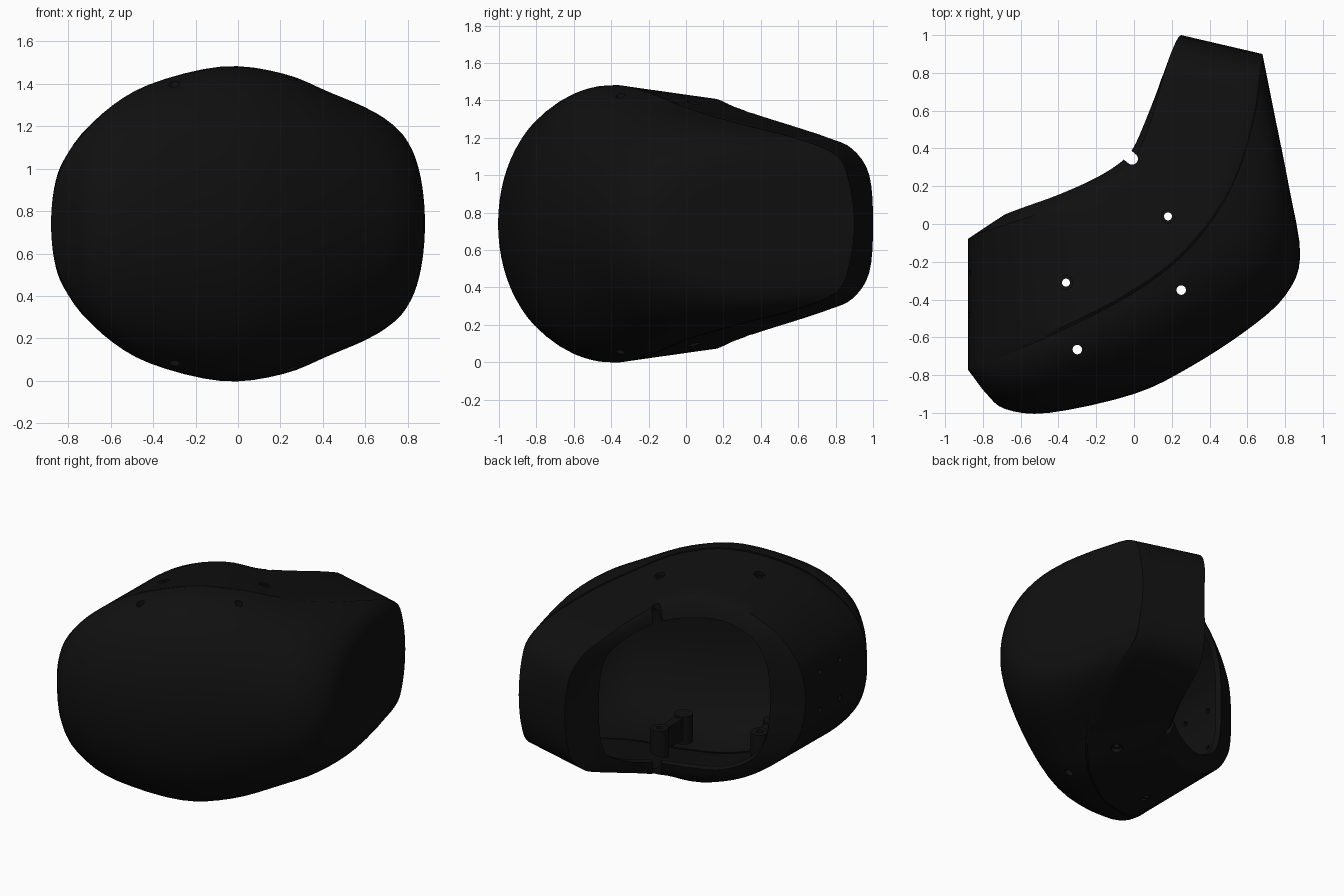
import bpy, bmesh, math
from mathutils import Vector

if "Cube" in bpy.data.objects:
    bpy.data.objects.remove(bpy.data.objects["Cube"])

MID = 0.74      # symmetry height
STEP = 4        # columns per control span

# Control curves of the upper half: plan x, plan y, height above the middle plane
CREASE = [(-.88,-.77,0), (-.86,-.765,.18), (-.79,-.74,.35), (-.63,-.67,.525), (-.42,-.58,.655),
          (-.08,-.41,.74), (.2,-.22,.71), (.4,0,.62), (.55,.27,.54), (.64,.58,.46),
          (.67,.8,.37), (.68,.87,.23), (.68,.9,0)]
NOSE = [(-.88,-.77), (-.85,-.81), (-.78,-.9), (-.68,-.98), (-.45,-1), (0,-.9), (.3,-.755),
        (.6,-.56), (.8,-.38), (.88,-.17), (.82,.2), (.74,.6), (.68,.9)]
RIM = [(-.88,-.08,0), (-.865,-.07,.17), (-.82,-.05,.3), (-.7,-.01,.46), (-.48,.06,.6),
       (-.22,.14,.67), (-.04,.26,.625), (.04,.42,.57), (.1,.58,.52), (.15,.76,.46),
       (.19,.89,.4), (.23,.98,.26), (.25,1,0)]
HOLE = [(-.69,.045,0), (-.685,.05,.15), (-.66,.06,.29), (-.58,.09,.43), (-.4,.155,.525),
        (-.2,.245,.53), (-.06,.335,.505), (0,.41,.485), (.05,.52,.455), (.09,.62,.41),
        (.125,.71,.345), (.14,.755,.22), (.145,.77,0)]

black = bpy.data.materials.new("black_plastic")
black.diffuse_color = (.005, .005, .005, 1)
black.use_nodes = True
black.node_tree.nodes["Principled BSDF"].inputs["Base Color"].default_value = black.diffuse_color


def spline(points):
    """Smooth curve through the points, mirrored in height past both ends."""
    p = [Vector((*q, 0)[:3]) for q in points]
    flip = lambda v: Vector((v.x, v.y, -v.z))
    p = [flip(p[1])] + p + [flip(p[-2])]
    out = []
    for i in range(1, len(p) - 2):
        a, b, c, d = p[i - 1:i + 3]
        for k in range(STEP):
            t = k / STEP
            out.append(.5 * (2*b + (c - a)*t + (2*a - 5*b + 4*c - d)*t*t + (3*b - a - 3*c + d)*t**3))
    return out + [p[-2].copy()]


def make(name, rows, closed):
    """Skin a list of point rows into one object."""
    bm = bmesh.new()
    grid = [[bm.verts.new((x, y, MID + z)) for x, y, z in row] for row in rows]
    for r, s in zip(grid, grid[1:]):
        n = len(r)
        for i in range(n if closed else n - 1):
            j = (i + 1) % n
            bm.faces.new((r[i], r[j], s[j], s[i]))
    bmesh.ops.remove_doubles(bm, verts=bm.verts, dist=1e-4)
    bmesh.ops.recalc_face_normals(bm, faces=bm.faces)
    # the highest face must look up
    if max(bm.faces, key=lambda f: f.calc_center_median().z).normal.z < 0:
        bmesh.ops.reverse_faces(bm, faces=bm.faces)
    mesh = bpy.data.meshes.new(name)
    bm.to_mesh(mesh)
    bm.free()
    ob = bpy.data.objects.new(name, mesh)
    bpy.context.collection.objects.link(ob)
    mesh.materials.append(black)
    return ob


def ring(curve):
    return list(curve) + [Vector((v.x, v.y, -v.z)) for v in curve[-2:0:-1]]


def cylinder(name, x, y, z0, z1, r, axis="z"):
    rot = (0, math.pi / 2, 0) if axis == "x" else (0, 0, 0)
    loc = ((z0 + z1) / 2, x, y) if axis == "x" else (x, y, (z0 + z1) / 2)
    bpy.ops.mesh.primitive_cylinder_add(vertices=24, radius=r, depth=abs(z1 - z0), location=loc, rotation=rot)
    ob = bpy.context.object
    ob.name = name
    return ob


def bake(ob):
    bpy.ops.object.select_all(action='DESELECT')
    ob.select_set(True)
    bpy.context.view_layer.objects.active = ob
    bpy.ops.object.convert(target='MESH')


def finish(ob, thickness, cutters):
    if thickness:
        m = ob.modifiers.new("thickness", 'SOLIDIFY')
        m.thickness, m.offset = thickness, -1
        bake(ob)
    for c in cutters:
        c.hide_render = True
        m = ob.modifiers.new("cut", 'BOOLEAN')
        m.object, m.operation = c, 'DIFFERENCE'
        # keep the first solver that leaves the body whole
        for solver in ('EXACT', 'MANIFOLD', 'FLOAT', None):
            if solver is None:
                ob.modifiers.remove(m)
                break
            m.solver = solver
            bpy.context.view_layer.update()
            result = ob.evaluated_get(bpy.context.evaluated_depsgraph_get()).data
            if len(result.polygons) > .8 * len(ob.data.polygons):
                bake(ob)
                break
    bake(ob)
    bpy.ops.object.shade_smooth_by_angle(angle=math.radians(32))


crease, nose, rim, hole = map(spline, (CREASE, NOSE, RIM, HOLE))

# Domed front cover, fuller towards the right arm
rows = []
for j in range(33):
    a = math.pi * (j / 32 - .5)
    t, row = math.sin(a), []
    for i, (c, n) in enumerate(zip(crease, nose)):
        right = min(max((i / (len(crease) - 1) - .35) / .3, 0), 1)
        f = max(math.cos(a), 0) ** (1.03 - .35 * right)
        row.append(Vector((c.x + (n.x - c.x)*f, c.y + (n.y - c.y)*f, c.z*t)))
    rows.append(row)
front_cover = make("front_cover", rows, False)

# Side wall with a seam lip in front and a rounded rear flange around the opening
loops = [[Vector((c.x, c.y, c.z * .985)) for c in crease]]
loops += [[c.lerp(r, k) for c, r in zip(crease, rim)] for k in (.025, .17, .33, .5, .67, .83, 1)]
for plan, high in ((.3, .1), (.62, .36), (.85, .7), (1, 1)):
    loops.append([Vector((r.x + (h.x - r.x)*plan, r.y + (h.y - r.y)*plan, r.z + (h.z - r.z)*high))
                  for r, h in zip(rim, hole)])
rear_frame = make("rear_frame", [ring(l) for l in loops], True)

# Screw holes, recesses, cable notch and small side holes
bpy.context.view_layer.update()
WALL_SCREWS = [(-.36, -.31), (.18, .04)]
wall_cut, wall_top = [], {}
for x, y in WALL_SCREWS:
    hit = rear_frame.ray_cast(Vector((x, y, 3)), Vector((0, 0, -1)))
    h = wall_top[x] = (hit[1].z if hit[0] else 1.42) - MID
    wall_cut.append(cylinder("screw_cutter", x, y, -1, 3, .021))
    for s in (-1, 1):
        wall_cut.append(cylinder("recess_cutter", x, y, MID + s*(h - .015), MID + s*(h + .1), .036))
front_cut = [cylinder("screw_cutter", x, y, -1, 3, .025) for x, y in ((-.3, -.665), (.25, -.35))]
for y in (-.26, -.48):
    for z in (-.135, .135):
        wall_cut.append(cylinder("side_hole_cutter", y, MID + z, -1, -.7, .017, "x"))
wall_cut.append(cylinder("notch_cutter", -.01, .345, -1, 3, .031))
bpy.ops.mesh.primitive_cube_add(size=1, location=(-.058, .383, MID), rotation=(0, 0, math.radians(142)))
slot = bpy.context.object
slot.name, slot.scale = "notch_slot_cutter", (.12, .062, 4)
wall_cut.append(slot)

finish(front_cover, .035, front_cut)
finish(rear_frame, .035, wall_cut)

# Screw posts inside, each bridged to a second post, top and bottom
for (x, y), (dx, dy) in zip(WALL_SCREWS, ((.04, -.2), (0, -.27))):
    h = wall_top[x]
    bore = cylinder("bore_cutter", x, y, -1, 3, .021)
    for s in (-1, 1):
        inner, outer = MID + s*(h - .22), MID + s*(h - .025)
        post = cylinder("screw_post", x, y, inner, outer, .06)
        guide = cylinder("guide_post", x + dx, y + dy, inner, outer, .06)
        bpy.ops.mesh.primitive_cube_add(size=1, location=(x + dx*.5, y + dy*.5, (inner + outer) / 2 - s*.01),
                                        rotation=(0, 0, math.atan2(dy, dx)))
        web = bpy.context.object
        web.name, web.scale = "post_web", (math.hypot(dx, dy), .06, .15)
        for part, cuts in ((post, [bore]), (guide, []), (web, [bore])):
            part.data.materials.append(black)
            finish(part, 0, cuts)
